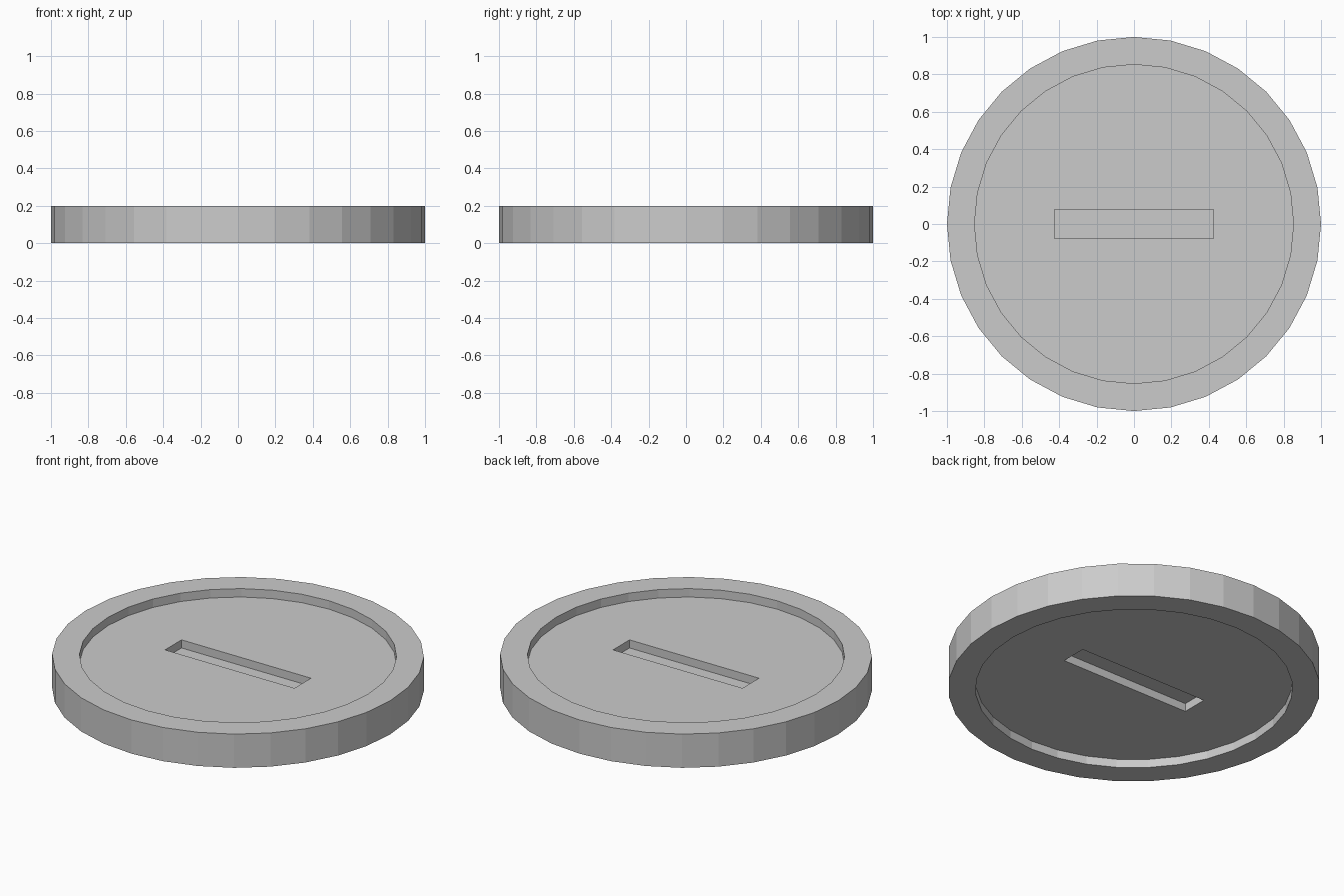
import bpy

if "Cube" in bpy.data.objects:
    bpy.data.objects.remove(bpy.data.objects["Cube"])

SIDES, RADIUS, HEIGHT = 32, 1.0, 0.2
RECESS_RADIUS, RECESS_DEPTH = 0.853, 0.05
SLOT_LENGTH, SLOT_WIDTH = 0.85, 0.155
WEB = 0.004  # thin wall left between the upper and lower slots


def cylinder(name, radius, depth, z):
    bpy.ops.mesh.primitive_cylinder_add(vertices=SIDES, radius=radius, depth=depth, location=(0, 0, z))
    bpy.context.object.name = name
    return bpy.context.object


def box(name, size, z):
    bpy.ops.mesh.primitive_cube_add(size=1, location=(0, 0, z))
    bpy.context.object.name = name
    bpy.context.object.scale = size
    return bpy.context.object


def cut(target, cutter):
    cutter.hide_render = True
    mod = target.modifiers.new("cut", 'BOOLEAN')
    mod.operation = 'DIFFERENCE'
    mod.solver = 'EXACT'
    mod.object = cutter
    bpy.context.view_layer.objects.active = target
    bpy.ops.object.modifier_apply(modifier=mod.name)
    bpy.data.objects.remove(cutter)


# Low-poly disc body
disc = cylinder("slotted_disc", RADIUS, HEIGHT, HEIGHT / 2)

# Shallow round recess and a straight blind slot on each face
for side in (-1, 1):
    mid = HEIGHT / 2
    cut(disc, cylinder("recess_cutter", RECESS_RADIUS, 2 * RECESS_DEPTH, mid + side * mid))
    slot_height = 0.2
    cut(disc, box("slot_cutter", (SLOT_LENGTH, SLOT_WIDTH, slot_height),
                  mid + side * (WEB / 2 + slot_height / 2)))
